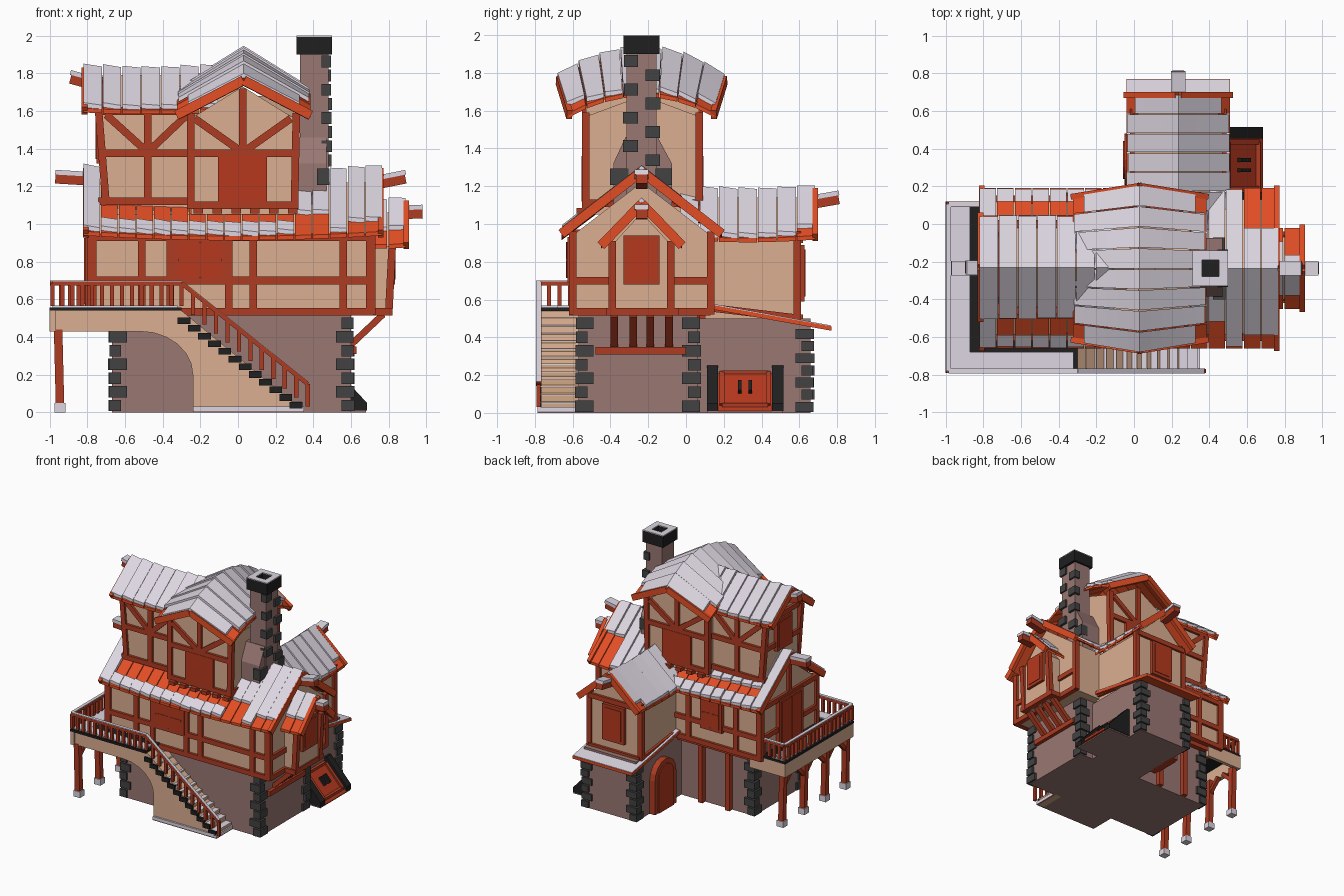
import bpy, bmesh, math, random
from mathutils import Vector as V, Matrix

if "Cube" in bpy.data.objects:
    bpy.data.objects.remove(bpy.data.objects["Cube"])

random.seed(4)
COL = {"snow": (.72, .67, .75), "timber": (.43, .045, .016), "roof_orange": (.76, .075, .018),
       "plaster": (.71, .43, .285), "stone": (.32, .185, .17), "dark_stone": (.055, .055, .055),
       "black": (.014, .014, .015), "door_red": (.47, .04, .013), "step_wood": (.64, .39, .23)}
KEYS = list(COL)
MATS = []
for k in KEYS:
    m = bpy.data.materials.new(k)
    m.diffuse_color = (*COL[k], 1)
    m.use_nodes = True
    m.node_tree.nodes["Principled BSDF"].inputs["Base Color"].default_value = m.diffuse_color
    MATS.append(m)
PARTS = {}

def prism(part, pts, vec, mat):
    """Polygon extruded along vec, added to a named part."""
    bm = PARTS.setdefault(part, bmesh.new())
    a = [bm.verts.new(p) for p in pts]
    b = [bm.verts.new(V(p) + V(vec)) for p in pts]
    n = len(pts)
    fs = [bm.faces.new(a[::-1]), bm.faces.new(b)]
    fs += [bm.faces.new((a[i], a[(i + 1) % n], b[(i + 1) % n], b[i])) for i in range(n)]
    for f in fs:
        f.material_index = KEYS.index(mat)

def box(part, x0, x1, y0, y1, z0, z1, mat):
    prism(part, [(x0, y0, z0), (x1, y0, z0), (x1, y1, z0), (x0, y1, z0)], (0, 0, z1 - z0), mat)

def beam(part, p, q, w=.04, h=.04, mat="timber"):
    p, q = V(p), V(q)
    d = q - p
    s = d.cross(V((0, 0, 1)))
    s = s.normalized() if s.length > 1e-5 else V((1, 0, 0))
    u = s.cross(d).normalized()
    prism(part, [p + s * w / 2 * a + u * h / 2 * b for a, b in ((-1, -1), (1, -1), (1, 1), (-1, 1))], d, mat)

def face_timbers(part, axis, k, segs, w=.04):
    """Timbers on a wall plane; each seg is (a, z, a, z)."""
    for a, z, b, y in segs:
        pq = [(a, k, z), (b, k, y)] if axis == 'y' else [(k, a, z), (k, b, y)]
        beam(part, *pq, w, w)

def gable_x(part, x0, x1, y0, y1, z0, ze, za, mat="plaster"):
    prism(part, [(x0, y0, z0), (x0, y1, z0), (x0, y1, ze), (x0, (y0 + y1) / 2, za), (x0, y0, ze)], (x1 - x0, 0, 0), mat)

def gable_y(part, x0, x1, y0, y1, z0, ze, za, mat="plaster"):
    prism(part, [(x0, y0, z0), (x1, y0, z0), (x1, y0, ze), ((x0 + x1) / 2, y0, za), (x0, y0, ze)], (0, y1 - y0, 0), mat)

def plate(part, c, axis, w, h, d, mat):
    sx, sy = (d, w) if axis == 'x' else (w, d)
    box(part, c[0] - sx / 2, c[0] + sx / 2, c[1] - sy / 2, c[1] + sy / 2, c[2] - h / 2, c[2] + h / 2, mat)

def window(part, c, axis, w, h, bars=False):
    plate(part, c, axis, w, h, .055, "timber")
    plate(part, c, axis, w - .05, h - .05, .065, "door_red")
    if bars:
        plate(part, c, axis, .012, h - .05, .072, "timber")
        plate(part, c, axis, w - .05, .012, .072, "timber")

def quoins(part, x, y, sx, sy, z0, z1, n, s=.08):
    """Alternating corner stones; sx, sy point outwards."""
    h = (z1 - z0) / n
    for i in range(n):
        a, b = (s, s * .62) if i % 2 else (s * .62, s)
        e = .012 + random.random() * .008
        xs, ys = sorted((x + sx * e, x - sx * a)), sorted((y + sy * e, y - sy * b))
        box(part, *xs, *ys, z0 + i * h + .006, z0 + (i + 1) * h - .006, "dark_stone")

def roof(part, c, turn, hl, hw, ridge, eave, bow, n, taper, bare, ends=(-1, 1)):
    """Plank roof with snow sheets; bare(t, v, side) leaves planks uncovered."""
    M = Matrix.Translation((c[0], c[1], 0)) @ Matrix.Rotation(turn, 4, 'Z')
    def P(t, v, s, dz=0):
        z = ridge + (eave - ridge) * v + bow * t * t * (1 - .25 * v)
        return M @ V((t * hl * (1 - taper * v), s * hw * v, z + dz))
    for i in range(n):
        t0, t1 = -1 + 2 * i / n, -1 + 2 * (i + 1) / n - .006 / hl
        tilt = random.uniform(.006, .014)
        for s in (-1, 1):
            ve = 1 - random.random() * .025
            prism(part, [P(t0, 0, s, -.02), P(t1, 0, s, -.02), P(t1, 1, s, -.02), P(t0, 1, s, -.02)], (0, 0, -.022), "roof_orange")
            for j in range(6):
                v0, v1 = j / 6, min((j + 1) / 6, ve)
                if not bare((t0 + t1) / 2, (v0 + v1) / 2, s):
                    prism(part, [P(t0, v0, s, tilt), P(t1, v0, s), P(t1, v1, s), P(t0, v1, s, tilt)], (0, 0, -.024), "snow")
    for e in ends:  # barge boards
        for s in (-1, 1):
            beam(part + "_barge", P(e * .985, 0, s, -.032), P(e * .985, 1.0, s, -.032), .03, .05, "roof_orange")

def ridge_end(p, q):
    beam("ridge_beams", p, q, .06, .05)
    up = V((0, 0, .035))
    beam("ridge_beams", V(p) + up, V(q) + up, .075, .025, "snow")

# Stone base, wing base and corner stones
box("stone_base", -.67, .6, -.57, .06, 0, .53, "stone")
box("stone_base", 0, .48, .05, .66, 0, .5, "stone")
for x, y, sx, sy in ((-.67, -.57, -1, -1), (.6, -.57, 1, -1), (.6, .06, 1, 1), (-.67, .06, -1, 1), (.48, .66, 1, 1), (0, .66, -1, 1)):
    quoins("corner_stones", x, y, sx, sy, 0, .51 if y < .5 else .45, 7)
for x in (-.2, -.45):
    beam("back_posts", (x, .08, 0), (x, .08, .53))
beam("back_posts", (-.67, .09, .5), (0, .09, .5))

# Main storey
gable_x("main_walls", -.78, .71, -.6, .13, .52, .94, 1.22)
for k in (-.6, .13):
    segs = [(x, .52, x, .96) for x in (-.77, -.51, -.36, -.05, .08, .56, .7)]
    if k > 0:
        segs = [(x, .52, x, .96) for x in (-.77, -.56, -.12)]
    e = .72 if k < 0 else 0
    face_timbers("main_timbers", 'y', k, segs + [(-.79, .535, e, .535), (-.79, .7, e, .7), (-.79, .93, e, .93)])
for k in (-.78, .71):
    face_timbers("main_timbers", 'x', k, [(-.6, .52, -.6, .96), (.13, .52, .13, .96), (-.6, .535, .13, .535), (-.6, .7, .13, .7)])
face_timbers("main_timbers", 'x', -.78, [(-.6, .95, .13, .95), (-.235, .95, -.235, 1.2)])
window("front_window", (-.2, -.6, .81), 'y', .28, .24, True)
window("back_window", (-.34, .13, .8), 'y', .2, .28, True)
plate("balcony_door", (-.78, -.235, .75), 'x', .32, .4, .06, "timber")
for s in (-1, 1):
    plate("balcony_door", (-.78, -.235 + s * .068, .75), 'x', .125, .35, .075, "door_red")

def lower_bare(t, v, s):
    if s < 0:
        return (-.9 < t < .4 and .5 < v < .8) or (.4 < t < .65 and v > .6) or (t > .8 and v > .8)
    return (-.9 < t < .4 and .65 < v < .8) or (t > .8 and v > .45)

roof("lower_roof", (-.025, -.235), 0, .795, .425, 1.275, .955, .035, 17, 0, lower_bare)
ridge_end((-.8, -.235, 1.23), (-.97, -.235, 1.24))
ridge_end((.74, -.235, 1.21), (.89, -.235, 1.24))

# Side bay with brackets
gable_x("bay_walls", .68, .81, -.4, -.07, .52, .88, 1.06)
for y in (-.39, -.08):
    beam("bay_timbers", (.8, y, .52), (.82, y, .91))
beam("bay_timbers", (.8, -.41, .535), (.8, -.06, .535))
for y in (-.4, -.06):
    beam("bay_timbers", (.7, y, .535), (.82, y, .535))
window("bay_window", (.805, -.235, .81), 'x', .19, .26)
for y in (-.38, -.28, -.19, -.09):
    beam("bay_brackets", (.59, y, .35), (.77, y, .52), .04, .035)
box("bay_brackets", .58, .63, -.48, 0, .31, .35, "timber")
roof("bay_roof", (.75, -.235), 0, .145, .215, 1.13, .91, .01, 3, 0, lambda t, v, s: v > .6 or (s > 0 and t > .5 and v > .3), (1,))
ridge_end((.85, -.235, 1.05), (.98, -.235, 1.055))

# Back wing with skirt roof
gable_y("wing_walls", 0, .47, .1, .6, .48, .92, 1.14)
for x in (0, .47):
    face_timbers("wing_timbers", 'x', x, [(.59, .48, .59, .96), (.1, .56, .6, .5)])
face_timbers("wing_timbers", 'y', .6, [(0, .5, .47, .5), (0, .92, .47, .92)])
window("wing_window", (.235, .6, .74), 'y', .2, .3)
prism("skirt_roof", [(-.04, .13, .55), (-.04, .77, .435), (-.04, .77, .458), (-.04, .13, .573)], (.55, 0, 0), "roof_orange")
prism("skirt_snow", [(-.038, .14, .568), (-.038, .768, .455), (-.038, .768, .463), (-.038, .14, .578)], (.546, 0, 0), "snow")
roof("wing_roof", (.235, .33), math.pi / 2, .36, .275, 1.185, .945, .02, 7, 0, lambda t, v, s: t > .8 and v > .8, (1,))
ridge_end((.235, .64, 1.1), (.235, .81, 1.13))

# Arched door on the wing's left side
for x, r, h, mat in ((-.05, .14, .28, "timber"), (-.058, .1, .28, "door_red")):
    arch = [(x, .34 - r, 0), (x, .34 + r, 0)] + [(x, .34 + r * math.cos(a * math.pi / 8), h + r * math.sin(a * math.pi / 8)) for a in range(9)]
    prism("arched_door", arch, (-x + .01, 0, 0), mat)

# Cellar hatch
box("hatch_floor", .47, .68, .115, .51, 0, .012, "stone")
for y0, y1, z, mat in ((.11, .17, .25, "black"), (.17, .455, .21, "door_red"), (.455, .515, .25, "black")):
    prism("cellar_hatch", [(.47, y0, .01), (.685, y0, .01), (.685, y0, z - .2), (.5, y0, z), (.47, y0, z)], (0, y1 - y0, 0), mat)
for p, q in (((.5, .19), (.5, .435)), ((.66, .19), (.66, .435)), ((.5, .19), (.66, .19)), ((.5, .435), (.66, .435))):
    beam("hatch_frame", *[(x, y, .215 - (x - .5) * 1.08) for x, y in (p, q)], .025, .02)
for y in (.285, .34):
    beam("hatch_handles", (.56, y, .165), (.61, y, .11), .02, .03, "black")

# Upper storey, left part
gable_x("upper_walls", -.72, .0, -.46, 0, 1.05, 1.59, 1.79)
for k in (-.46, 0):
    face_timbers("upper_timbers", 'y', k, [(-.7, 1.1, -.74, 1.6), (-.48, 1.1, -.48, 1.6), (-.74, 1.12, -.25, 1.12), (-.73, 1.375, -.25, 1.375),
                 (-.75, 1.6, -.25, 1.6), (-.7, 1.58, -.49, 1.39), (-.27, 1.58, -.47, 1.39)])
face_timbers("upper_timbers", 'x', -.72, [(-.46, 1.12, 0, 1.12), (-.46, 1.375, 0, 1.375), (-.46, 1.6, 0, 1.6), (-.23, 1.6, -.23, 1.78)])
window("upper_window", (-.725, -.23, 1.45), 'x', .2, .26)
roof("upper_roof", (-.46, -.23), 0, .36, .275, 1.83, 1.625, .012, 7, 0, lambda t, v, s: False, (-1,))
ridge_end((-.78, -.23, 1.74), (-.89, -.23, 1.77))

# Upper storey, cross gable
gable_y("cross_gable_walls", -.25, .3, -.53, .07, 1.05, 1.56, 1.73)
gable_x("cross_gable_walls", -.245, .298, -.528, .068, 1.05, 1.57, 1.68)
for k in (-.53, .07):
    face_timbers("cross_gable_timbers", 'y', k, [(-.25, 1.1, -.25, 1.59), (.3, 1.1, .31, 1.59), (-.27, 1.1, .32, 1.1), (-.25, 1.375, .3, 1.375),
                 (.025, 1.375, .025, 1.72), (-.23, 1.56, .01, 1.39), (.28, 1.56, .04, 1.39)])
    plate("gable_doors", (.025, k, 1.24), 'y', .26, .24, .045, "door_red")
    for i in range(6):
        plate("floor_joists", (-.21 + i * .1, k, 1.07), 'y', .05, .03, .1, "timber")
face_timbers("cross_gable_timbers", 'x', .3, [(-.53, 1.11, .07, 1.11)])
roof("cross_gable_roof", (.03, -.235), math.pi / 2, .445, .355, 1.935, 1.715, -.145, 8, .13, lambda t, v, s: abs(t) > .8 and v > .85)

# Chimney
prism("chimney", [(.3, -.385, 1), (.3, -.075, 1), (.3, -.075, 1.32), (.3, -.15, 1.46), (.3, -.32, 1.46), (.3, -.385, 1.32)], (.17, 0, 0), "stone")
box("chimney", .33, .48, -.315, -.155, 1.0, 1.9, "stone")
for sy, y in ((-1, -.315), (1, -.155)):
    for i in range(8):
        z = 1.3 + i * .075
        if (i + (sy > 0)) % 2:
            quoins("chimney_stones", .48, y, 1, sy, z, z + .075, 1, .06)
    quoins("chimney_stones", .47, -.235 + sy * .15, 1, sy, 1.2, 1.3, 1, .08)
for x0, x1, y0, y1 in ((.31, .36, -.33, -.14), (.45, .5, -.33, -.14), (.36, .45, -.33, -.28), (.36, .45, -.19, -.14)):
    box("chimney_cap", x0, x1, y0, y1, 1.9, 1.994, "black")
    box("chimney_cap", x0, x1, y0, y1, 1.994, 2.0, "snow")
box("chimney_flue", .355, .455, -.285, -.185, 1.89, 1.92, "black")

# Stair wall with arch, and steps
arc = [(-.52 + .28 * math.cos(a * math.pi / 12), .2 + .23 * math.sin(a * math.pi / 12)) for a in range(7)]
side = [(-.99, .54), (-.3, .54), (.32, .03), (.32, 0), (-.24, 0)] + arc + [(-.99, .43)]
prism("stair_wall", [(x, -.77, z) for x, z in side], (0, .21, 0), "plaster")
N = 12
for i in range(N):
    x, z = -.31 + i * .054, .54 - (i + 1) * .51 / (N + .5)
    box("stair_steps", x, x + .054, -.77, -.56, max(z - .06, 0), z, "step_wood")
    box("stair_snow", x, x + .056, -.768, -.56, z, z + .006, "snow")
    box("stair_edge", x - .01, x + .058, -.785, -.765, max(z - .03, 0), z + .005, "black")
box("stair_foot", -.24, .35, -.785, -.56, 0, .008, "stone")
box("ground_snow", -.24, .35, -.785, -.56, .008, .03, "snow")

# Balcony deck, fascia, posts
box("balcony_fascia", -1, -.965, -.785, .12, .43, .54, "plaster")
box("balcony_fascia", -.99, -.67, .09, .12, .43, .54, "plaster")
box("balcony_deck", -1, -.6, -.79, .12, .54, .558, "black")
box("balcony_deck", -.6, -.3, -.79, -.56, .54, .558, "black")
box("balcony_snow", -.985, -.87, -.77, .11, .556, .568, "snow")
box("balcony_snow", -.985, -.32, -.77, -.68, .556, .568, "snow")
for y in (-.75, -.48, -.2, .08):
    beam("balcony_posts", (-.945, y, .04), (-.955, y, .44), .045, .045)
    box("post_feet", -.975, -.915, y - .03, y + .03, 0, .05, "snow")
    for s in (-1, 1):
        if -.8 < y + s * .11 < .13:
            beam("balcony_posts", (-.95, y, .32), (-.95, y + s * .11, .43), .03, .03)

# Railings
def railing(p, q, n, h=.12):
    p, q = V(p), V(q)
    up = V((0, 0, h))
    beam("railings", p + up, q + up, .028, .022)
    beam("railing_snow", p + up + V((0, 0, .013)), q + up + V((0, 0, .013)), .026, .006, "snow")
    for i in range(n + 1):
        c = p.lerp(q, i / n)
        beam("railings", c, c + up, .022, .022)

railing((-.985, -.78, .565), (-.3, -.78, .565), 13)
railing((-.985, -.78, .565), (-.985, .105, .565), 16)
railing((-.985, .105, .565), (-.8, .105, .565), 4)
railing((-.3, -.78, .565), (.37, -.78, .03), 11)

# Turn every collected part into an object
for name, bm in PARTS.items():
    bmesh.ops.recalc_face_normals(bm, faces=bm.faces)
    me = bpy.data.meshes.new(name)
    used = sorted({f.material_index for f in bm.faces})
    for f in bm.faces:
        f.material_index = used.index(f.material_index)
    bm.to_mesh(me)
    bm.free()
    for u in used:
        me.materials.append(MATS[u])
    bpy.context.collection.objects.link(bpy.data.objects.new(name, me))
